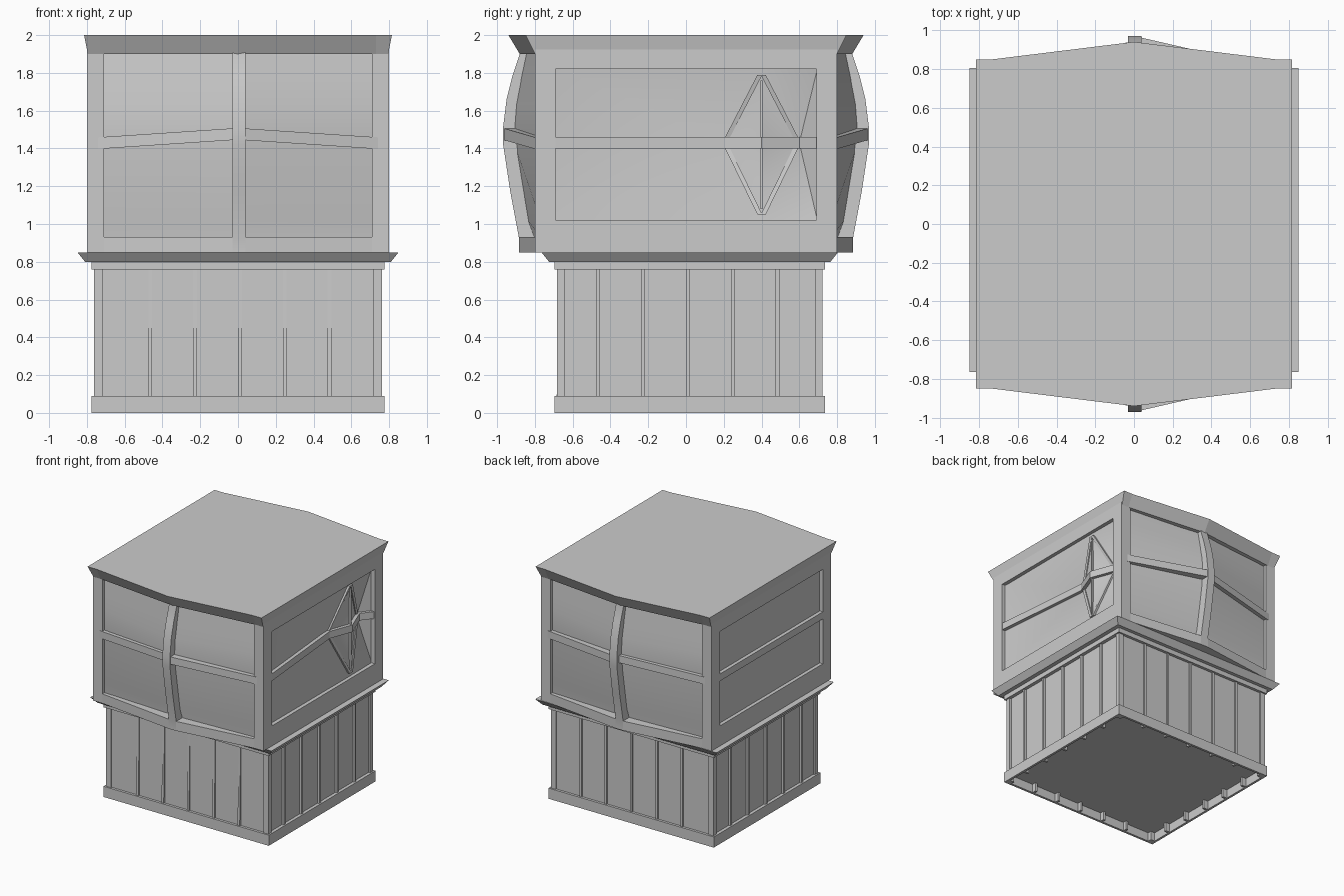
import bpy, bmesh, math

if "Cube" in bpy.data.objects:
    bpy.data.objects.remove(bpy.data.objects["Cube"])


def make(name, verts, faces, recalc=True):
    me = bpy.data.meshes.new(name)
    me.from_pydata(verts, [], faces)
    if recalc:
        bm = bmesh.new()
        bm.from_mesh(me)
        bmesh.ops.recalc_face_normals(bm, faces=bm.faces)
        bm.to_mesh(me)
        bm.free()
    ob = bpy.data.objects.new(name, me)
    bpy.context.collection.objects.link(ob)
    return ob


def loft(name, rings):
    """Capped skin through rings of equal point count."""
    n = len(rings[0])
    verts = [p for r in rings for p in r]
    faces = [(k * n + i, k * n + (i + 1) % n, (k + 1) * n + (i + 1) % n, (k + 1) * n + i)
             for k in range(len(rings) - 1) for i in range(n)]
    faces += [tuple(range(n))[::-1], tuple(range(len(verts) - n, len(verts)))]
    return make(name, verts, faces)


def rect(x0, x1, y0, y1, z):
    return [(x0, y0, z), (x1, y0, z), (x1, y1, z), (x0, y1, z)]


def box(name, x0, x1, y0, y1, z0, z1):
    return loft(name, [rect(x0, x1, y0, y1, z0), rect(x0, x1, y0, y1, z1)])


# ---- Lower storey (centred on y = 0.02)
C = 0.02
box("lower_walls", -0.745, 0.745, C - 0.69, C + 0.69, 0.075, 0.82)
for s in (-1, 1):
    a, b = sorted((s * 0.755, s * 0.775))
    box("plinth_side", a, b, C - 0.715, C + 0.715, 0, 0.09)
    a, b = sorted((C + s * 0.695, C + s * 0.715))
    box("plinth_end", -0.775, 0.775, a, b, 0, 0.09)
box("plinth_top", -0.77, 0.77, C - 0.71, C + 0.71, 0.075, 0.088)
box("lower_top_band", -0.775, 0.775, C - 0.715, C + 0.715, 0.76, 0.80)
loft("ledge", [rect(-0.81, 0.81, C - 0.745, C + 0.745, 0.80),
               rect(-0.85, 0.85, C - 0.785, C + 0.785, 0.85)])

# Corner posts and battens
for sx in (-1, 1):
    for sy in (-1, 1):
        xs = sorted((sx * 0.715, sx * 0.762))
        ys = sorted((C + sy * 0.662, C + sy * 0.702))
        box("lower_corner_post", *xs, *ys, 0, 0.78)
for i in range(-2, 3):
    c = i * 0.2375
    for s in (-1, 1):
        xs = sorted((s * 0.715, s * 0.762))
        box("side_batten", *xs, c, c + 0.02, 0, 0.78)
    box("back_batten", c, c + 0.02, C + 0.66, C + 0.702, 0, 0.78)
    # front battens lean back into the wall towards the top
    loft("front_batten", [rect(c, c + 0.02, C - 0.706, C - 0.66, 0),
                          rect(c, c + 0.02, C - 0.692, C - 0.66, 0.78)])

# ---- Upper storey core and frames
box("upper_core", -0.77, 0.65, -0.76, 0.76, 0.852, 1.95)
box("upper_floor", -0.795, 0.795, -0.79, 0.79, 0.85, 0.90)
for sx in (-1, 1):
    for sy in (-1, 1):
        xs = sorted((sx * 0.71, sx * 0.80))
        ys = sorted((sy * 0.69, sy * 0.80))
        box("upper_corner_post", *xs, *ys, 0.85, 1.95)
    xs = sorted((sx * 0.74, sx * 0.80))
    box("side_sill", *xs, -0.70, 0.70, 0.85, 1.02)
    box("side_head", *xs, -0.70, 0.70, 1.82, 1.95)
box("left_mid_rail", -0.80, -0.75, -0.70, 0.70, 1.40, 1.46)

# ---- Right panel: sinks towards the diamond, whose middle ridge comes back out
P, V, R = 0.77, 0.69, 0.765
pts = [(P, -.7, 1.0), (P, .7, 1.0), (P, .7, 1.84), (P, -.7, 1.84),
       (P, .4, 1.82), (P, .4, 1.02), (V, .2, 1.43), (V, .6, 1.43), (R, .4, 1.43),
       (P, -.7, 1.43), (P, .7, 1.43)]
make("right_panel", pts,
     [(0, 5, 6), (0, 6, 9), (9, 6, 3), (3, 6, 4), (3, 4, 2), (2, 4, 7), (2, 7, 10),
      (10, 7, 1), (1, 7, 5), (0, 1, 5), (6, 5, 8), (5, 7, 8), (7, 4, 8), (4, 6, 8)], False)
path = [(-0.70, 0.80), (0.20, V + 0.03), (0.40, 0.795), (0.60, V + 0.03), (0.70, 0.80)]
loft("right_mid_rail", [[(x, y, 1.40), (x, y, 1.46), (x - 0.06, y, 1.46), (x - 0.06, y, 1.40)]
                        for y, x in path])
for s in (-1, 1):
    # diamond frame bars and mullion halves
    for t in (-1, 1):
        loft("diamond_bar", [[(x, 0.4 + t * (w - 0.018), z), (x, 0.4 + t * (w + 0.008), z),
                              (x - 0.03, 0.4 + t * (w + 0.008), z), (x - 0.03, 0.4 + t * (w - 0.018), z)]
                             for x, w, z in ((V + 0.018, 0.19, 1.43 + s * 0.02),
                                             (P + 0.012, 0.014, 1.42 + s * 0.37))])
    box("diamond_mullion", R - 0.02, R + 0.016, 0.395, 0.405,
        *sorted((1.42, 1.42 + s * 0.34)))

# ---- Bulging front and back walls
PANEL = [(0.80, 0.85), (0.805, 0.93), (0.838, 1.02), (0.90, 1.40), (0.915, 1.50),
         (0.905, 1.63), (0.88, 1.76), (0.84, 1.95)]
POST = [(0.885, 0.85), (0.885, 0.93), (0.93, 1.17), (0.968, 1.42), (0.97, 1.50),
        (0.95, 1.66), (0.92, 1.78), (0.88, 1.90), (0.88, 1.95)]
for s, side in ((-1, "front"), (1, "back")):
    for t in (-1, 1):
        loft(side + "_panel", [[(t * 0.73, s * 0.77, z), (0, s * y, z),
                                (0, s * 0.70, z), (t * 0.73, s * 0.70, z)] for y, z in PANEL])
        # rail climbs and swells towards the centre post
        mid = 0.966 if t > 0 else 0.94
        loft(side + "_rail", [[(t * x, s * y, z), (t * x, s * y, z + 0.062),
                               (t * x, s * (y - 0.09), z + 0.062), (t * x, s * (y - 0.09), z)]
                              for x, y, z in ((0.74, 0.80, 1.397), (0.02, mid, 1.445))])
    loft(side + "_centre_post", [rect(-0.03, 0.04, s * y, s * (y - 0.11), z) for y, z in POST])
    loft(side + "_sill", [[(x, s * y, 0.85), (x, s * y, 0.93), (x, s * 0.72, 0.93), (x, s * 0.72, 0.85)]
                          for x, y in ((-0.80, 0.80), (-0.71, 0.80), (-0.03, 0.885),
                                       (0.04, 0.885), (0.71, 0.80), (0.80, 0.80))])


# ---- Flared flat roof
def plan(x, y, m, z):
    half = [(-x, y), (-0.73, y), (0, m), (0.73, y), (x, y)]
    return [(a, -b, z) for a, b in half] + [(a, b, z) for a, b in half[::-1]]


loft("roof", [plan(0.795, 0.80, 0.88, 1.90), plan(0.815, 0.85, 0.94, 2.0)])

# ---- Soft shading on the curved plaster and posts
for ob in bpy.data.objects:
    ob.select_set(ob.name.split(".")[0].endswith(("_panel", "centre_post")))
    if ob.select_get():
        bpy.context.view_layer.objects.active = ob
bpy.ops.object.shade_smooth_by_angle(angle=math.radians(30))
